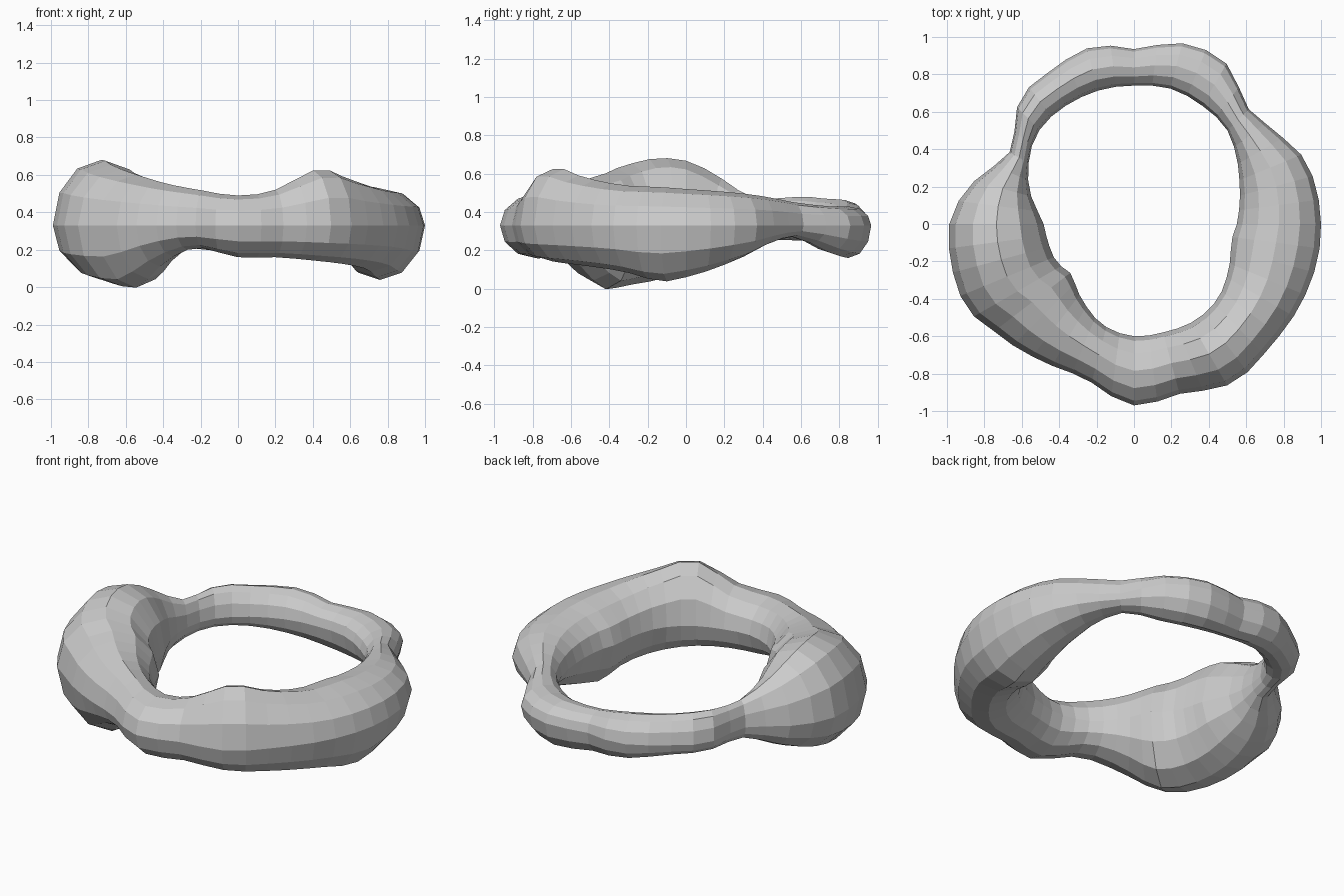
import bpy, bmesh
from math import sin, cos, tau, degrees

if "Cube" in bpy.data.objects:
    bpy.data.objects.remove(bpy.data.objects["Cube"])

SEGMENTS, SIDES, MID_Z = 48, 12, 0.33

# Key profiles round the ring: angle, inner radius, outer radius, bottom z, top z
KEYS = [
    (0, .55, 1.0, .06, .52), (20, .60, .98, .15, .50), (32, .65, .91, .23, .48),
    (46, .71, .87, .27, .45), (60, .73, .99, .19, .43), (75, .75, 1.0, .16, .43),
    (90, .74, .935, .185, .43), (102, .74, .975, .20, .46), (120, .73, .93, .24, .47),
    (132, .72, .91, .25, .48), (142, .69, .81, .255, .47), (152, .64, .77, .24, .48),
    (163, .58, .87, .18, .56), (178, .49, .98, .10, .66), (192, .47, 1.0, .045, .68),
    (207, .46, 1.0, .015, .64), (218, .43, .94, .00, .60), (238, .50, .88, .15, .55),
    (253, .565, .87, .21, .52), (270, .60, .97, .16, .49), (285, .60, .94, .16, .52),
    (302, .61, 1.0, .14, .63), (318, .60, .98, .12, .58), (335, .56, .99, .09, .54),
    (350, .53, 1.0, .04, .53),
]


def profile(angle):
    """Smoothly blended key profile at an angle in degrees."""
    n = len(KEYS)
    i = max(k for k in range(n) if KEYS[k][0] <= angle + 1e-6)
    a, b = KEYS[i], KEYS[(i + 1) % n]
    t = (angle - a[0]) / ((b[0] - a[0]) % 360)
    p, q = KEYS[i - 1], KEYS[(i + 2) % n]
    out = []
    for c in range(1, 5):
        m0, m1 = (b[c] - p[c]) / 2, (q[c] - a[c]) / 2
        h = t * t * (3 - 2 * t)
        out.append(a[c] * (1 - h) + b[c] * h
                   + m0 * t * (1 - t) ** 2 - m1 * t * t * (1 - t))
    return out


# Lumpy ring: oval cross-sections joined into a closed loop
bm = bmesh.new()
rings = []
for s in range(SEGMENTS):
    ang = tau * s / SEGMENTS
    inner, outer, low, high = profile(degrees(ang))
    mid, half = (inner + outer) / 2, (outer - inner) / 2
    ring = []
    for k in range(SIDES):
        u = tau * k / SIDES
        r = mid + half * cos(u)
        z = MID_Z + sin(u) * ((high - MID_Z) if sin(u) > 0 else (MID_Z - low))
        ring.append(bm.verts.new((r * cos(ang), r * sin(ang), z)))
    rings.append(ring)
for s in range(SEGMENTS):
    a, b = rings[s], rings[(s + 1) % SEGMENTS]
    for k in range(SIDES):
        j = (k + 1) % SIDES
        bm.faces.new((a[k], b[k], b[j], a[j]))
bmesh.ops.recalc_face_normals(bm, faces=bm.faces[:])

mesh = bpy.data.meshes.new("lumpy_ring")
bm.to_mesh(mesh)
bm.free()
bpy.context.collection.objects.link(bpy.data.objects.new("lumpy_ring", mesh))
